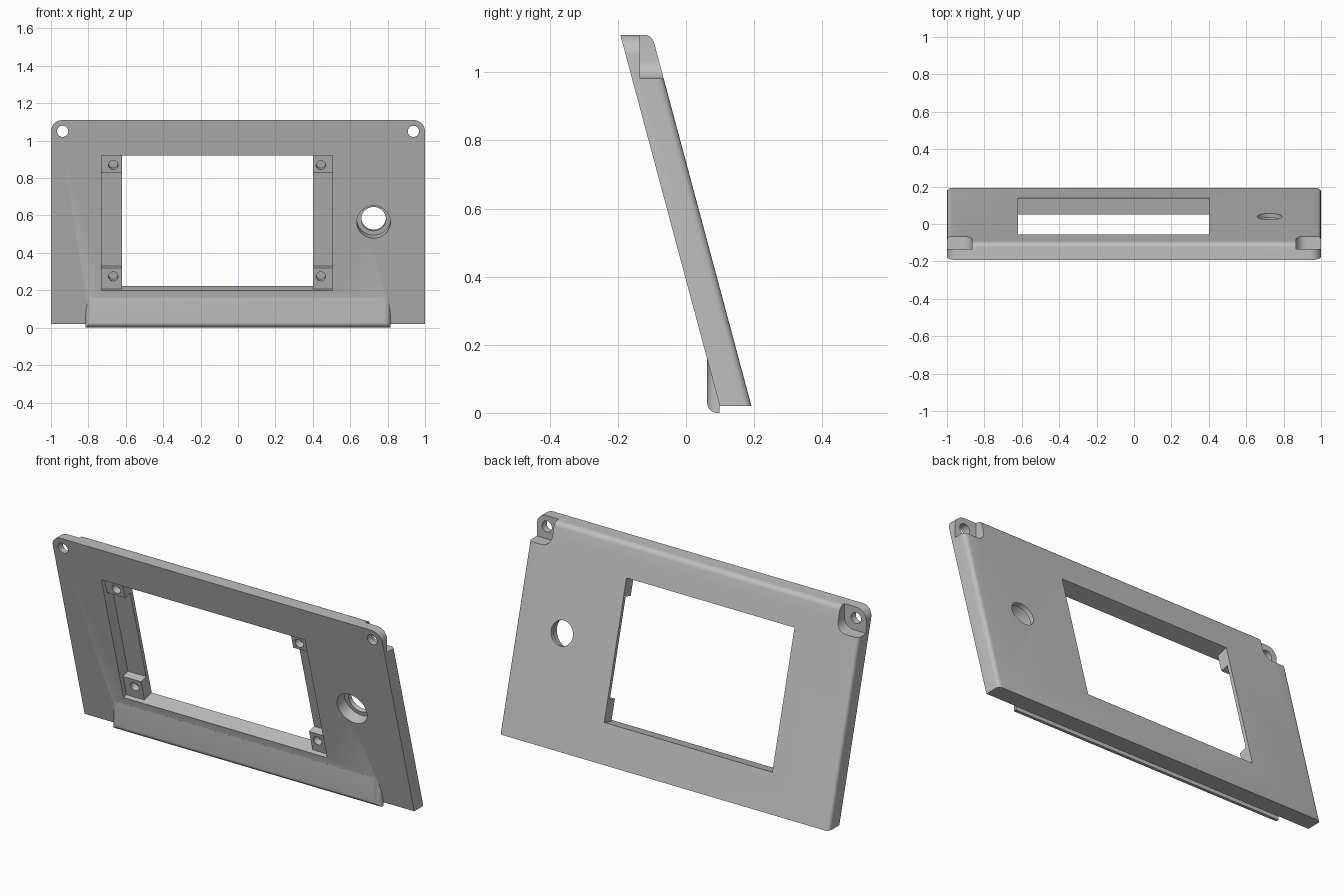
import bpy, bmesh, math
from mathutils import Matrix

if "Cube" in bpy.data.objects:
    bpy.data.objects.remove(bpy.data.objects["Cube"], do_unlink=True)

TILT = math.radians(15)
BASE, TOP, THICK = 0.02, 1.11, 0.093
FRONT_FOOT = 0.1045                      # front plane's y at z = 0
PANEL = Matrix.Translation((0, FRONT_FOOT, 0)) @ Matrix.Rotation(TILT, 4, 'X')

grey = bpy.data.materials.new("plain_grey")
grey.use_nodes = True
grey.diffuse_color = (0.52, 0.52, 0.52, 1)
grey.node_tree.nodes["Principled BSDF"].inputs["Base Color"].default_value = grey.diffuse_color


def make(name, bm):
    bmesh.ops.recalc_face_normals(bm, faces=bm.faces[:])
    mesh = bpy.data.meshes.new(name)
    bm.to_mesh(mesh)
    bm.free()
    mesh.materials.append(grey)
    obj = bpy.data.objects.new(name, mesh)
    bpy.context.collection.objects.link(obj)
    return obj


def box_mesh(x, y, z):
    bm = bmesh.new()
    bmesh.ops.create_cube(bm, size=1)
    for v in bm.verts:
        v.co = [r[0] if c < 0 else r[1] for c, r in zip(v.co, (x, y, z))]
    return bm


def round_edges(bm, rule, width, segments):
    edges = [e for e in bm.edges if rule(*[v.co for v in e.verts])]
    bmesh.ops.bevel(bm, geom=edges, offset=width, segments=segments,
                    profile=0.5, affect='EDGES', clamp_overlap=True)


def drill(x, z, radius, y0, y1):
    """Cylinder along y."""
    bm = bmesh.new()
    bmesh.ops.create_cone(bm, cap_ends=True, segments=40, radius1=radius, radius2=radius,
                          depth=y1 - y0, matrix=Matrix.Translation((x, (y0 + y1) / 2, z))
                          @ Matrix.Rotation(math.pi / 2, 4, 'X'))
    return bm


def combine(obj, bm, operation='DIFFERENCE', frame=None):
    """Boolean one shape into the object, then discard the helper."""
    if frame:
        bm.transform(frame)
    helper = make("helper", bm)
    helper.hide_render = True
    mod = obj.modifiers.new("combine", 'BOOLEAN')
    mod.operation, mod.object, mod.solver = operation, helper, 'EXACT'
    graph = bpy.context.evaluated_depsgraph_get()
    result = bpy.data.meshes.new_from_object(obj.evaluated_get(graph))
    obj.modifiers.clear()
    obj.data = result
    bpy.data.objects.remove(helper, do_unlink=True)


# Leaning panel: a slab sheared to keep its top and base level
bm = box_mesh((-1, 1), (0, THICK), (BASE, TOP))
round_edges(bm, lambda a, b: a.y != b.y and min(a.z, b.z) > 1, 0.06, 10)
round_edges(bm, lambda a, b: min(a.y, b.y) > THICK - 0.001
            and not max(a.z, b.z) < BASE + 0.001, 0.022, 5)
for v in bm.verts:
    v.co.y += FRONT_FOOT - v.co.z * math.tan(TILT)
panel = make("display_panel", bm)

# Foot lip along the lower front edge
lip = box_mesh((-0.815, 0.815), (0.062, 0.0985), (0, 0.158))
round_edges(lip, lambda a, b: max(a.y, b.y) < 0.07 and min(a.z, b.z) < 0.1, 0.03, 6)
combine(panel, lip, 'UNION')

# Screen recess, leaving four corner mounts, then the open window
left, right, low, high = -0.73, 0.505, 0.207, 0.952
combine(panel, box_mesh((left, right), (-0.1, 0.025), (low, high)), frame=PANEL)
combine(panel, box_mesh((left, right), (-0.1, 0.07), (0.323, 0.853)), frame=PANEL)
combine(panel, box_mesh((-0.62, 0.40), (-0.1, 0.3), (low, high)), frame=PANEL)

# Blind screw holes in the mounts
for x in (-0.667, 0.443):
    for u in (0.277, 0.893):
        combine(panel, drill(x, u, 0.025, -0.1, 0.06), frame=PANEL)

# Knob opening with a wide front counterbore
combine(panel, drill(0.725, 0.585, 0.09, -0.1, 0.065), frame=PANEL)
combine(panel, drill(0.725, 0.585, 0.066, -0.1, 0.2), frame=PANEL)

# Rear corner pockets and their mounting holes
for side in (-1, 1):
    xs = sorted((side * 0.867, side * 1.2))
    pocket = box_mesh(xs, (-0.135, 0.2), (0.982, 1.3))
    round_edges(pocket, lambda a, b: a.y != b.y and max(a.z, b.z) < 1
                and abs(a.x) < 1 and abs(b.x) < 1, 0.055, 8)
    combine(panel, pocket)
    combine(panel, drill(side * 0.938, 1.05, 0.03, -0.4, 0.2))

bpy.ops.object.select_all(action='DESELECT')
panel.select_set(True)
bpy.context.view_layer.objects.active = panel
bpy.ops.object.shade_smooth_by_angle(angle=math.radians(30))
